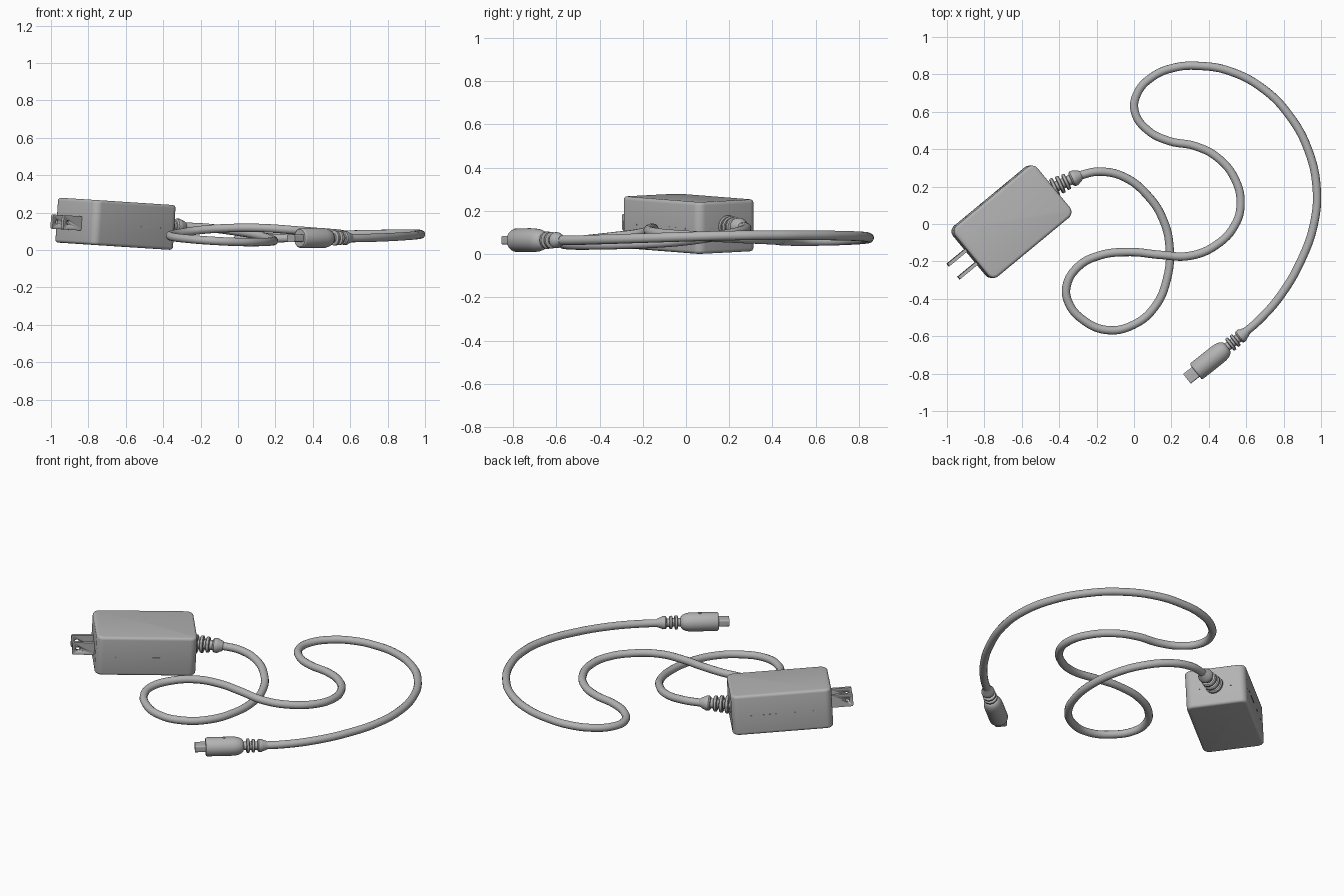
import bpy, bmesh, math
from mathutils import Matrix, Vector

if "Cube" in bpy.data.objects:
    bpy.data.objects.remove(bpy.data.objects["Cube"])

grey = bpy.data.materials.new("soft_grey")
grey.diffuse_color = (0.45, 0.45, 0.45, 1)
grey.use_nodes = True
grey.node_tree.nodes["Principled BSDF"].inputs["Base Color"].default_value = grey.diffuse_color


def frame(origin, u, up=Vector((0, 0, 1)), v=None):
    """Matrix whose local x runs along u."""
    u = Vector(u).normalized()
    v = Vector(v) if v else up.cross(u)
    n = u.cross(v).normalized()
    v = n.cross(u)
    m = Matrix((u, v, n)).transposed().to_4x4()
    m.translation = origin
    return m


def add(name, bm, matrix, angle=35):
    bmesh.ops.recalc_face_normals(bm, faces=bm.faces[:])
    me = bpy.data.meshes.new(name)
    bm.to_mesh(me)
    bm.free()
    ob = bpy.data.objects.new(name, me)
    bpy.context.collection.objects.link(ob)
    ob.matrix_world = matrix
    me.materials.append(grey)
    bpy.ops.object.select_all(action='DESELECT')
    ob.select_set(True)
    bpy.context.view_layer.objects.active = ob
    bpy.ops.object.shade_smooth_by_angle(angle=math.radians(angle))
    return ob


def rounded_box(name, size, centre, matrix, r_side=0.0, r_rim=0.0, axis=2):
    """Box with rounded edges along one axis and a smaller rounding on both rims."""
    bm = bmesh.new()
    bmesh.ops.create_cube(bm, size=1)
    bmesh.ops.scale(bm, vec=size, verts=bm.verts[:])
    if r_side:
        es = [e for e in bm.edges
              if abs((e.verts[0].co - e.verts[1].co).normalized()[axis]) > 0.9]
        bmesh.ops.bevel(bm, geom=es, offset=r_side, segments=6, profile=0.5, affect='EDGES')
    if r_rim:
        bm.normal_update()
        es = [e for e in bm.edges
              if sum(abs(f.normal[axis]) > 0.9 for f in e.link_faces) == 1]
        bmesh.ops.bevel(bm, geom=es, offset=r_rim, segments=4, profile=0.5, affect='EDGES')
    bmesh.ops.translate(bm, vec=centre, verts=bm.verts[:])
    return add(name, bm, matrix)


def revolve(name, profile, matrix, sides=32):
    """Turn a (distance, radius) profile around local x."""
    bm = bmesh.new()
    rings = []
    for s, r in profile:
        rings.append([bm.verts.new((s, r * math.cos(2 * math.pi * i / sides),
                                    r * math.sin(2 * math.pi * i / sides)))
                      for i in range(sides)])
    for a, b in zip(rings, rings[1:]):
        for i in range(sides):
            j = (i + 1) % sides
            bm.faces.new((a[i], a[j], b[j], b[i]))
    bm.faces.new(rings[0])
    bm.faces.new(rings[-1])
    return add(name, bm, matrix)


def ribs(start, pitch, radii, core):
    """Profile of round-edged ribs around a thinner core."""
    p = []
    for i, r in enumerate(radii):
        s, w = start + i * pitch, pitch * 0.62
        p += [(s, core), (s, r - 0.006), (s + 0.2 * w, r), (s + 0.8 * w, r),
              (s + w, r - 0.006), (s + w, core)]
    return p


# Adapter housing, slightly tipped towards the cord
a = math.radians(39.6)
box = frame((-0.655, 0.012, 0.14), (math.cos(a), math.sin(a), -0.05),
            v=(-math.sin(a), math.cos(a), 0.04))
rounded_box("adapter_housing", (0.57, 0.35, 0.24), (0, 0, 0), box, 0.04, 0.016)

# Short marks along the housing seam
for side in (-1, 1):
    for k, (u, length) in enumerate(((-0.17, 0.012), (-0.06, 0.03), (0.08, 0.09), (0.18, 0.02))):
        rounded_box(f"seam_mark_{side}_{k}", (length, 0.004, 0.006),
                    (u, side * 0.175, -0.006), box)
    rounded_box(f"end_seam_mark_{side}", (0.004, 0.035, 0.008),
                (0.285, side * 0.09, -0.006), box)

# Two flat prongs with a hole near the tip
for k, v in enumerate((0.038, -0.052)):
    prong = rounded_box(f"prong_{k + 1}", (0.14, 0.018, 0.076), (-0.34, v, -0.01),
                        box, 0.01, 0, axis=1)
    bm = bmesh.new()
    bmesh.ops.create_cone(bm, cap_ends=True, segments=16, radius1=0.012, radius2=0.012, depth=0.06,
                          matrix=Matrix.Translation((-0.378, v, -0.01))
                          @ Matrix.Rotation(math.pi / 2, 4, 'X'))
    cutter = add(f"prong_hole_cutter_{k + 1}", bm, box)
    mod = prong.modifiers.new("hole", 'BOOLEAN')
    mod.object, mod.operation, mod.solver = cutter, 'DIFFERENCE', 'EXACT'
    bpy.context.view_layer.objects.active = prong
    bpy.ops.object.modifier_apply(modifier="hole")
    bpy.data.objects.remove(cutter)

# Ribbed strain relief on the housing
start = Vector((-0.445, 0.187, 0.127))
end = Vector((-0.295, 0.257, 0.125))
relief = [(-0.02, 0.03)] + ribs(0.012, 0.034, (0.052, 0.049, 0.045), 0.028)
relief += [(0.118, 0.028), (0.12, 0.036), (0.128, 0.042), (0.145, 0.042),
           (0.153, 0.037), (0.17, 0.03), (0.18, 0.022)]
revolve("housing_strain_relief", relief, frame(start, end - start))

# Cord
path = [(-0.32, 0.245, 0.125), (-0.27, 0.265, 0.124), (-0.18, 0.28, 0.12), (-0.05, 0.25, 0.105),
        (0.075, 0.15, 0.085), (0.155, 0.025, 0.065), (0.19, -0.12, 0.052), (0.176, -0.295, 0.045),
        (0.11, -0.445, 0.042), (-0.005, -0.54, 0.043), (-0.145, -0.567, 0.05),
        (-0.272, -0.513, 0.06), (-0.35, -0.42, 0.07), (-0.36, -0.33, 0.08), (-0.3, -0.23, 0.092),
        (-0.19, -0.17, 0.108), (-0.02, -0.15, 0.118), (0.14, -0.165, 0.117), (0.3, -0.17, 0.106),
        (0.443, -0.11, 0.095), (0.54, -0.005, 0.087), (0.57, 0.107, 0.08), (0.54, 0.24, 0.073),
        (0.443, 0.358, 0.068), (0.325, 0.417, 0.065), (0.19, 0.443, 0.062), (0.075, 0.5, 0.06),
        (0.005, 0.598, 0.06), (0.016, 0.695, 0.062), (0.096, 0.785, 0.066), (0.22, 0.837, 0.071),
        (0.353, 0.845, 0.076), (0.513, 0.817, 0.081), (0.7, 0.716, 0.085), (0.833, 0.577, 0.087),
        (0.93, 0.4, 0.087), (0.977, 0.187, 0.085), (0.962, 0, 0.08), (0.897, -0.187, 0.074),
        (0.79, -0.374, 0.068), (0.673, -0.51, 0.064), (0.575, -0.595, 0.063)]
cu = bpy.data.curves.new("cord", 'CURVE')
cu.dimensions = '3D'
cu.bevel_depth, cu.bevel_resolution = 0.0225, 4
cu.resolution_u, cu.use_fill_caps = 6, True
sp = cu.splines.new('BEZIER')
sp.bezier_points.add(len(path) - 1)
for pt, co in zip(sp.bezier_points, path):
    pt.co = co
    pt.handle_left_type = pt.handle_right_type = 'AUTO'
cu.materials.append(grey)
cord = bpy.data.objects.new("cord", cu)
bpy.context.collection.objects.link(cord)
bpy.ops.object.select_all(action='DESELECT')
cord.select_set(True)
bpy.context.view_layer.objects.active = cord
bpy.ops.object.convert(target='MESH')
bpy.ops.object.shade_smooth_by_angle(angle=math.radians(40))

# Connector: flat plug, round grip with a domed back, ribbed relief
plug = frame((0.283, -0.828, 0.064), (0.783, 0.621, 0))
rounded_box("connector_plug", (0.09, 0.066, 0.04), (0.045, 0, 0), plug, 0.008, 0, axis=0)
grip = [(0.06, 0.047), (0.064, 0.052), (0.07, 0.054), (0.21, 0.054)]
grip += [(0.21 + 0.065 * math.sin(t), 0.024 + 0.03 * math.cos(t))
         for t in (0.3, 0.6, 0.9, 1.2, 1.5)]
revolve("connector_grip", grip, plug)
tail = [(0.26, 0.022)] + ribs(0.29, 0.03, (0.04, 0.038), 0.024)
tail += [(0.352, 0.024), (0.354, 0.032), (0.361, 0.037), (0.376, 0.037),
         (0.384, 0.032), (0.4, 0.027), (0.41, 0.022)]
revolve("connector_strain_relief", tail, plug)

# Small dot on top of the grip
bm = bmesh.new()
bmesh.ops.create_cone(bm, cap_ends=True, segments=16, radius1=0.008, radius2=0.008, depth=0.008,
                      matrix=Matrix.Translation((0.165, 0, 0.053)))
add("grip_dot", bm, plug)
